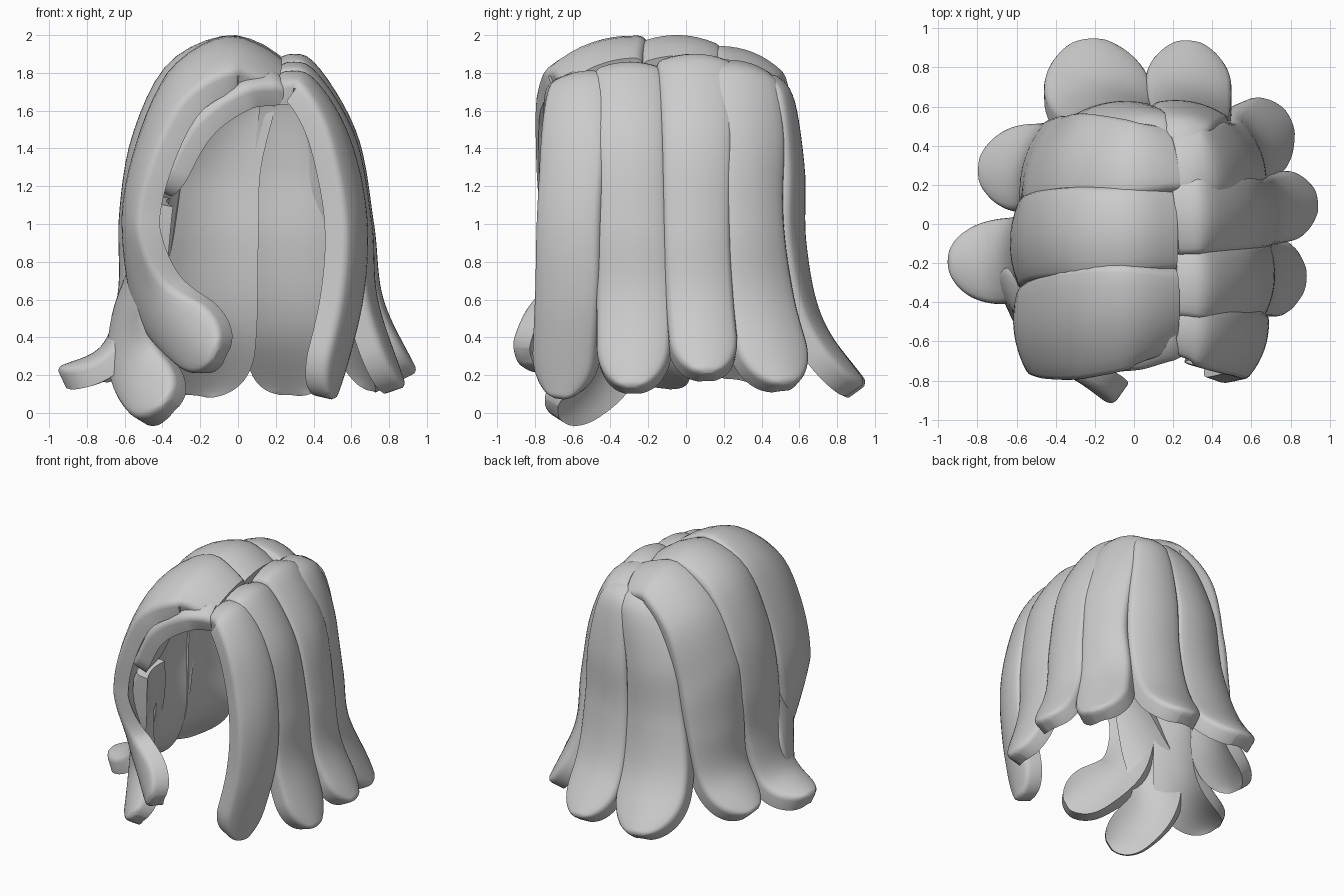
import bpy, bmesh, math
from mathutils import Vector

if "Cube" in bpy.data.objects:
    bpy.data.objects.remove(bpy.data.objects["Cube"])

STEPS = 48      # rings per lock
R = 0.03        # edge rounding


def spline(rows, t):
    """Catmull-Rom through rows of equal length, t in 0..1."""
    n = len(rows) - 1
    i = min(int(t * n), n - 1)
    f = t * n - i
    p1, p2 = rows[i], rows[i + 1]
    p0 = rows[i - 1] if i > 0 else [2 * a - b for a, b in zip(p1, p2)]
    p3 = rows[i + 2] if i + 2 <= n else [2 * b - a for a, b in zip(p1, p2)]
    return [0.5 * (2 * b + (c - a) * f + (2 * a - 5 * b + 4 * c - d) * f * f
                   + (3 * b - a - 3 * c + d) * f ** 3)
            for a, b, c, d in zip(p0, p1, p2, p3)]


def blend(vecs, t):
    """Linear blend along a list of direction vectors."""
    n = len(vecs) - 1
    i = min(int(t * n), n - 1)
    return Vector(vecs[i]).lerp(Vector(vecs[i + 1]), t * n - i)


def section(w, th, r, bow):
    """Slab outline (across, depth): soft outer edges, crisp inner edges."""
    r = min(r, w * 0.6)
    s = w - r
    pts = [(-s + 2 * s * k / 8, 0) for k in range(9)]
    for k in range(1, 4):
        a = math.pi / 2 * (1 - k / 3)
        pts.append((s + r * math.cos(a), -r + r * math.sin(a)))
    pts += [(w - 2 * w * k / 8, -th) for k in range(9)]
    for k in range(3):
        a = math.pi - math.pi / 2 * k / 3
        pts.append((-s + r * math.cos(a), -r + r * math.sin(a)))
    return [(x, d - bow * x * x / max(w, 0.1)) for x, d in pts]


def lock(name, rows, wide, th=0.115, bow=0.22):
    """Sweep a slab along rows (x, y, z, half width) with a rounded blunt tip."""
    ts = [math.sin(math.pi / 2 * k / STEPS) ** 0.9 for k in range(STEPS + 1)]
    data = [spline(rows, t) for t in ts]
    pos = [Vector(d[:3]) for d in data]
    left = [0.0] * len(pos)
    for k in range(len(pos) - 2, -1, -1):
        left[k] = left[k + 1] + (pos[k + 1] - pos[k]).length
    frames = []
    for t in ts:
        T = (Vector(spline(rows, min(1, t + .01))[:3]) - Vector(spline(rows, max(0, t - .01))[:3])).normalized()
        W = blend(wide, t)
        W = (W - T * W.dot(T)).normalized()
        frames.append((T, W, W.cross(T)))
    m = len(pos) // 2
    sign = 1 if frames[m][2].dot(pos[m] - Vector((0, 0, 0.8))) > 0 else -1
    bm = bmesh.new()
    rings = []

    def ring(k, w, drop=0):
        T, W, N = frames[k]
        out = section(w, th - drop, R, bow)
        rings.append([bm.verts.new(pos[k] + W * (sign * x) + N * (sign * (d - drop))) for x, d in out])

    for k, d in enumerate(data):
        reach = d[3] * 1.3
        q = max(0, 1 - left[k] / reach)
        w = d[3] * math.sqrt(1 - 0.95 * q ** 2)
        # soften the outer edge at both ends
        near = min(left[k], left[0] - left[k])
        ring(k, w, 0.02 * max(0, 1 - near / 0.03) ** 2)
    n = len(rings[0])
    for a, b in zip(rings, rings[1:]):
        for j in range(n):
            bm.faces.new((a[j], a[(j + 1) % n], b[(j + 1) % n], b[j]))
    bm.faces.new(rings[0])
    bm.faces.new(rings[-1])
    bmesh.ops.recalc_face_normals(bm, faces=bm.faces)
    me = bpy.data.meshes.new(name)
    bm.to_mesh(me)
    bm.free()
    ob = bpy.data.objects.new(name, me)
    bpy.context.collection.objects.link(ob)
    bpy.context.view_layer.objects.active = ob
    ob.select_set(True)
    bpy.ops.object.shade_smooth_by_angle(angle=math.radians(40))
    ob.select_set(False)


# Right of the parting, front to back
lock("right_front_lock",
     [(.2, -.56, 1.8, .12), (.38, -.58, 1.78, .16), (.56, -.61, 1.5, .18), (.66, -.64, 1.05, .18),
      (.64, -.65, .6, .18), (.51, -.68, .07, .17)], [(0, -1, -.25), (-.35, -1, 0), (-.35, -1, 0)])
lock("right_second_lock",
     [(.22, -.29, 1.86, .18), (.4, -.3, 1.82, .19), (.62, -.3, 1.47, .19), (.71, -.29, 1.0, .19),
      (.74, -.28, .6, .2), (.89, -.29, .14, .19)], [(0, -1, 0), (-.1, -1, 0)])
lock("right_third_lock",
     [(.22, .03, 1.9, .19), (.4, .05, 1.86, .2), (.63, .06, 1.48, .19), (.72, .06, 1.0, .18),
      (.77, .08, .6, .18), (.95, .12, .22, .18)], [(0, 1, 0), (-.1, 1, 0)])
lock("right_fourth_lock",
     [(.23, .32, 1.87, .16), (.42, .33, 1.79, .18), (.56, .37, 1.45, .19), (.63, .39, 1.0, .17),
      (.66, .42, .6, .2), (.81, .54, .16, .21)], [(0, 1, -.3), (-.5, 1, 0), (-.4, 1, 0)])

# Back
lock("back_right_lock",
     [(.25, .45, 1.81, .1), (.28, .56, 1.68, .14), (.3, .62, 1.3, .19), (.3, .63, .9, .21),
      (.29, .72, .5, .22), (.28, .95, .16, .22)], [(1, -.2, 0), (1, -.2, 0), (1, -.1, 0)])
lock("back_left_lock",
     [(.13, .46, 1.81, .08), (.03, .57, 1.66, .15), (-.1, .62, 1.3, .2), (-.14, .63, .9, .23),
      (-.18, .72, .5, .27), (-.23, .96, .16, .28)], [(-1, -.1, 0), (-1, -.15, 0), (-1, 0, 0)])

# Left of the parting, back to front
lock("left_back_lock",
     [(.23, .36, 1.85, .17), (-.05, .36, 1.9, .21), (-.35, .37, 1.67, .24), (-.5, .36, 1.25, .25),
      (-.55, .34, .85, .24), (-.6, .31, .5, .23), (-.81, .28, .25, .24)],
     [(0, 1, -.5), (.45, 1, -.2), (.15, 1, 0)])
lock("left_middle_lock",
     [(.23, -.02, 1.91, .21), (-.05, -.03, 2.0, .22), (-.37, -.04, 1.85, .23), (-.56, -.06, 1.47, .23),
      (-.63, -.09, 1.05, .23), (-.635, -.14, .65, .21), (-.72, -.19, .36, .22), (-.96, -.19, .24, .22)],
     [(0, 1, -.05), (0, 1, 0)])
lock("left_front_lock",
     [(.24, -.47, 1.86, .22), (-.05, -.5, 1.96, .28), (-.36, -.53, 1.78, .29), (-.55, -.55, 1.37, .26),
      (-.61, -.57, .95, .22), (-.48, -.66, .55, .19), (-.13, -.92, .31, .2)],
     [(0, -1, -.4), (.1, -1, -.3), (.14, -1, 0), (.6, -.35, .8)], th=.12)
lock("left_lower_lock",
     [(-.49, -.52, 1.14, .12), (-.56, -.46, .8, .17), (-.63, -.42, .5, .19), (-.59, -.5, .25, .18),
      (-.4, -.76, .06, .17)], [(.1, -1, 0), (.4, -.8, .2), (.7, -.2, .5)])
lock("left_fringe_underlock",
     [(.22, -.62, 1.8, .1), (0, -.65, 1.77, .12), (-.26, -.64, 1.58, .13), (-.46, -.62, 1.2, .1)],
     [(0, -1, -.5), (.1, -1, -.2)])
